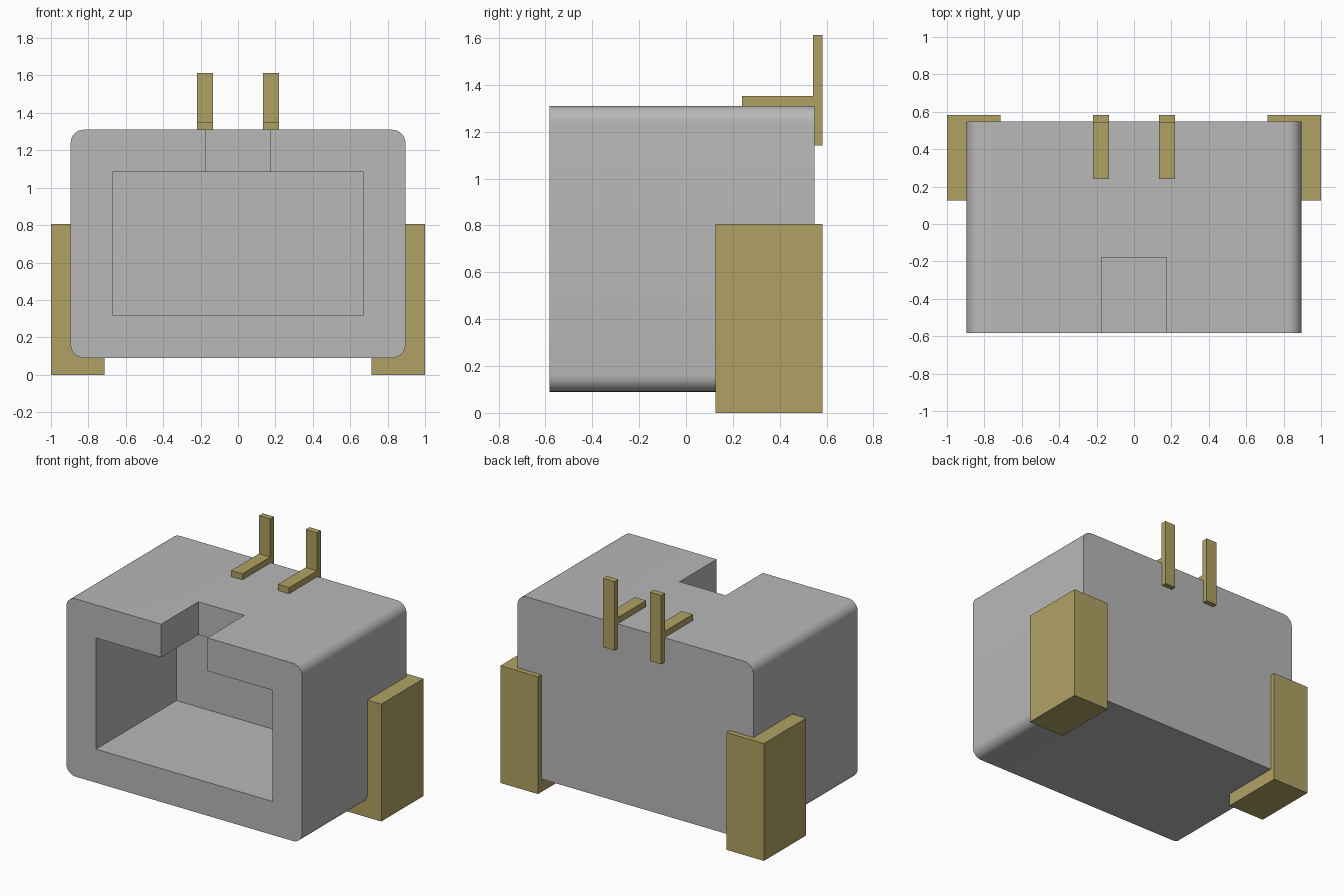
import bpy
import bmesh
from math import radians

default_cube = bpy.data.objects.get("Cube")
if default_cube:
    bpy.data.objects.remove(default_cube, do_unlink=True)


def material(name, color):
    mat = bpy.data.materials.new(name)
    mat.use_nodes = True
    mat.diffuse_color = color
    mat.node_tree.nodes["Principled BSDF"].inputs["Base Color"].default_value = color
    return mat


def box(name, x, y, z, mat=None, corner=0):
    """Box from three ranges; corner rounds the edges running along y."""
    bm = bmesh.new()
    bmesh.ops.create_cube(bm, size=1)
    for v in bm.verts:
        for axis, (low, high) in enumerate((x, y, z)):
            v.co[axis] = high if v.co[axis] > 0 else low
    if corner:
        edges = [e for e in bm.edges
                 if abs(e.verts[0].co.y - e.verts[1].co.y) > 0.01]
        bmesh.ops.bevel(bm, geom=edges, offset=corner, segments=8,
                        profile=0.5, affect='EDGES')
    mesh = bpy.data.meshes.new(name)
    bm.to_mesh(mesh)
    bm.free()
    obj = bpy.data.objects.new(name, mesh)
    bpy.context.collection.objects.link(obj)
    if mat:
        mesh.materials.append(mat)
    return obj


def select_only(obj):
    bpy.ops.object.select_all(action='DESELECT')
    obj.select_set(True)
    bpy.context.view_layer.objects.active = obj


def cut(obj, cutter):
    cutter.hide_render = True
    mod = obj.modifiers.new("cut", 'BOOLEAN')
    mod.operation = 'DIFFERENCE'
    mod.solver = 'EXACT'
    mod.object = cutter
    select_only(obj)
    bpy.ops.object.modifier_apply(modifier=mod.name)
    bpy.data.objects.remove(cutter, do_unlink=True)


plastic = material("grey plastic", (0.48, 0.48, 0.48, 1))
metal = material("dull gold metal", (0.434, 0.361, 0.127, 1))

# Housing with rounded long edges, a front socket and a keying notch
FRONT, BACK = -0.583, 0.548
housing = box("housing", (-0.895, 0.895), (FRONT, BACK), (0.09, 1.31),
              plastic, corner=0.07)
cut(housing, box("socket_cutter", (-0.67, 0.67), (-0.8, 0.29), (0.32, 1.083)))
cut(housing, box("notch_cutter", (-0.175, 0.175), (-0.8, -0.18), (0.9, 1.5)))
select_only(housing)
bpy.ops.object.shade_smooth_by_angle(angle=radians(30))

# Mounting tabs and contact pins, mirrored left and right
for side, sign in (("left", 1), ("right", -1)):
    def span(inner, outer):
        return sorted((sign * inner, sign * outer))

    box(side + "_mounting_tab", span(0.715, 1), (0.125, 0.583), (0, 0.805), metal)
    pin = span(0.135, 0.22)
    box(side + "_pin_foot", pin, (0.24, 0.542), (1.30, 1.352), metal)
    box(side + "_pin_post", pin, (0.542, 0.583), (1.14, 1.613), metal)
